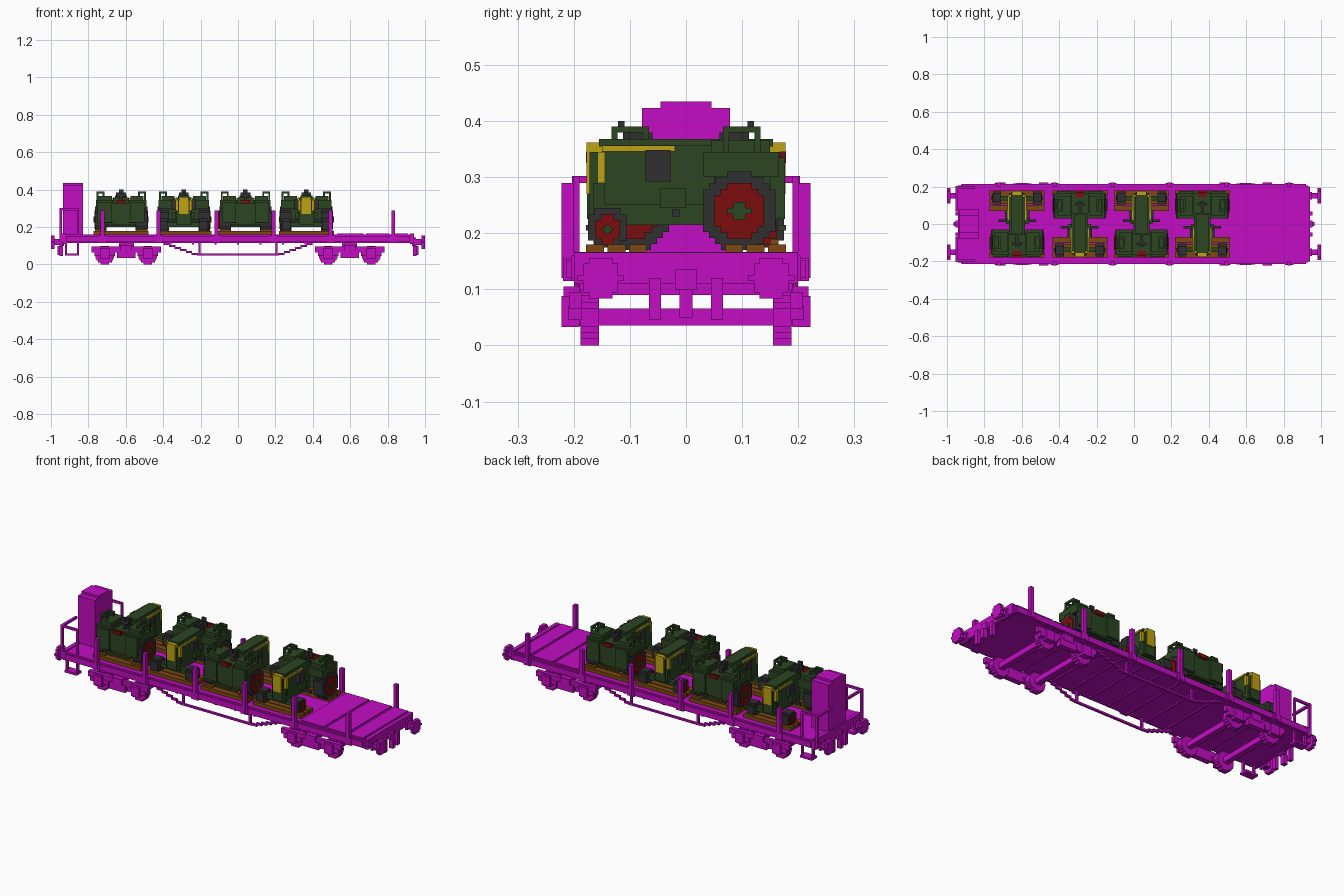
import bpy
import bmesh
import math
from mathutils import Vector

if "Cube" in bpy.data.objects:
    bpy.data.objects.remove(bpy.data.objects["Cube"], do_unlink=True)

VOXEL = .0108


def colour(name, red, green, blue):
    mat = bpy.data.materials.new(name)
    mat.use_nodes = True
    mat.diffuse_color = (red, green, blue, 1)
    mat.node_tree.nodes["Principled BSDF"].inputs["Base Color"].default_value = (red, green, blue, 1)
    return mat


magenta = colour("wagon magenta", .55, .004, .55)
green = colour("tractor green", .025, .06, .016)
dark = colour("rubber grey", .03, .03, .03)
red = colour("wheel red", .2, .004, .004)
yellow = colour("grille yellow", .52, .36, .006)
brown = colour("timber brown", .2, .065, .006)


class Builder:
    """Makes blocky parts around a centre x, optionally turned half round."""

    def __init__(self, prefix, centre=0, turn=1):
        self.prefix, self.centre, self.turn = prefix, centre, turn

    def blocks(self, name, mat, spans, mirror=""):
        bm = bmesh.new()
        for sx in ((1, -1) if "x" in mirror else (1,)):
            for sy in ((1, -1) if "y" in mirror else (1,)):
                sign = Vector((sx * self.turn, sy * self.turn, 1))
                for span in spans:
                    size = [hi - lo for lo, hi in span]
                    mid = Vector([(hi + lo) / 2 for lo, hi in span]) * sign
                    mid.x += self.centre
                    cube = bmesh.ops.create_cube(bm, size=1)["verts"]
                    bmesh.ops.scale(bm, vec=size, verts=cube)
                    bmesh.ops.translate(bm, vec=mid, verts=cube)
        mesh = bpy.data.meshes.new(self.prefix + name)
        bm.to_mesh(mesh)
        bm.free()
        mesh.materials.append(mat)
        obj = bpy.data.objects.new(self.prefix + name, mesh)
        bpy.context.collection.objects.link(obj)
        return obj

    def box(self, name, mat, x, y, z, mirror=""):
        return self.blocks(name, mat, [(x, y, z)], mirror)

    def disc(self, name, mat, x, y, z, radius, mirror="", along="x"):
        """Stepped disc: rows of blocks whose width follows a circle."""
        rows = max(3, round(2 * radius / VOXEL))
        step = 2 * radius / rows
        spans = []
        for row in range(rows):
            low = -radius + row * step
            half = math.sqrt(radius ** 2 - (low + step / 2) ** 2)
            half = max(step / 2, round(half / step) * step)
            spans.append((x, (y - half, y + half), (z + low, z + low + step)))
        return self.blocks(name, mat, spans, mirror)


# Wagon deck, sills and raised end boards
wagon = Builder("wagon_")
wagon.box("deck", magenta, x=(-.94, .93), y=(-.205, .205), z=(.115, .16))
wagon.box("side_sill", magenta, x=(-.92, .92), y=(.2, .214), z=(.12, .152), mirror="y")
wagon.box("headstock", magenta, x=(.92, .942), y=(-.2, .2), z=(.11, .166), mirror="x")
for start, end in ((.53, .67), (.685, .81), (.825, .91)):
    wagon.box("end_board", magenta, x=(start, end), y=(-.2, .2), z=(.158, .167))
for rib in range(-3, 4):
    wagon.box("floor_rib", magenta, x=(rib * .12 - .005, rib * .12 + .005), y=(-.2, .2), z=(.108, .118))

# Side stakes in their sockets
for post in (-.725, -.425, -.115, .19, .495, .83):
    wagon.box("stake", magenta, x=(post - .01, post + .01), y=(.2, .222), z=(.12, .29), mirror="y")
    wagon.box("socket", magenta, x=(post - .022, post + .022), y=(.205, .219), z=(.115, .155), mirror="y")

# Brake cabin with a stepped roof
wagon.box("cabin", magenta, x=(-.935, -.83), y=(-.078, .078), z=(.16, .423))
wagon.box("cabin_roof", magenta, x=(-.935, -.83), y=(-.045, .045), z=(.42, .435))

# End platform railing
wagon.box("rail_post", magenta, x=(-.955, -.942), y=(.19, .203), z=(.12, .3), mirror="y")
wagon.box("rail_top", magenta, x=(-.955, -.942), y=(.07, .203), z=(.29, .302), mirror="y")
wagon.box("rail_side", magenta, x=(-.95, -.85), y=(.19, .201), z=(.29, .302), mirror="y")
wagon.box("rail_side_post", magenta, x=(-.86, -.849), y=(.19, .201), z=(.16, .3), mirror="y")

# Footsteps under the cabin end
wagon.box("step_hanger", magenta, x=(-.925, -.915), y=(.185, .2), z=(.05, .12), mirror="y")
wagon.box("step_hanger", magenta, x=(-.86, -.85), y=(.185, .2), z=(.05, .12), mirror="y")
wagon.box("step", magenta, x=(-.925, -.85), y=(.165, .21), z=(.048, .06), mirror="y")

# Buffers, coupling hook and hoses at both ends
wagon.box("buffer_shaft", magenta, x=(.93, .98), y=(.137, .167), z=(.105, .135), mirror="xy")
wagon.disc("buffer_collar", magenta, x=(.94, .952), y=.152, z=.12, radius=.025, mirror="xy")
wagon.disc("buffer_plate", magenta, x=(.98, 1), y=.152, z=.12, radius=.036, mirror="xy")
wagon.box("hook", magenta, x=(.94, .965), y=(-.012, .012), z=(.05, .1), mirror="x")
wagon.box("hook_base", magenta, x=(.93, .955), y=(-.02, .02), z=(.1, .135), mirror="x")
wagon.box("hose", magenta, x=(.935, .955), y=(.045, .066), z=(.045, .12), mirror="xy")

# Truss rods below the middle, with stepped slopes
wagon.box("truss_bar", magenta, x=(-.22, .22), y=(.18, .192), z=(.048, .058), mirror="y")
wagon.box("truss_strut", magenta, x=(.2, .212), y=(.18, .192), z=(.05, .12), mirror="xy")
slope = []
for i in range(6):
    left = .215 + i * .03
    base = .05 + i * VOXEL
    slope.append(((left, left + .034), (.18, .192), (base, base + VOXEL)))
wagon.blocks("truss_slope", magenta, slope, mirror="xy")

# Two bogies
for label, middle in (("left_", .597), ("right_", -.597)):
    bogie = Builder(label + "bogie_", middle)
    bogie.disc("wheel", magenta, x=(-.05, .05), y=0, z=.05, radius=.05).hide_render = True
    bpy.data.objects.remove(bpy.data.objects[label + "bogie_wheel"])
    wheel = []
    for row in range(9):
        low = row * .1 / 9
        half = math.sqrt(.05 ** 2 - (low + .1 / 18 - .05) ** 2)
        for axle in (-.115, .115):
            wheel.append(((axle - half, axle + half), (.155, .188), (low, low + .1 / 9)))
    bogie.blocks("wheels", magenta, wheel, mirror="y")
    bogie.box("axle", magenta, x=(.1, .13), y=(-.16, .16), z=(.036, .066), mirror="x")
    bogie.box("side_frame", magenta, x=(-.185, .185), y=(.186, .208), z=(.065, .095), mirror="y")
    bogie.box("frame_foot", magenta, x=(.06, .17), y=(.186, .21), z=(.045, .07), mirror="xy")
    bogie.box("axle_box", magenta, x=(.09, .14), y=(.19, .222), z=(.033, .088), mirror="xy")
    bogie.box("spring", magenta, x=(-.05, .05), y=(.186, .216), z=(.035, .075), mirror="y")
    bogie.box("spring_cap", magenta, x=(-.03, .03), y=(.186, .218), z=(.07, .105), mirror="y")
    bogie.box("bolster", magenta, x=(-.04, .04), y=(-.19, .19), z=(.09, .118))

# Four tractors on timber, alternating direction
for number, (middle, turn) in enumerate(((-.625, -1), (-.29, 1), (.04, -1), (.365, 1)), 1):
    t = Builder(f"tractor_{number}_", middle, turn)

    # Timber skids and wheel chocks
    for plank in range(3):
        inner = .07 + plank * .038
        t.box("timber", brown, x=(-.147, .147), y=(inner, inner + .032), z=(.158, .18), mirror="y")
    t.box("chock", brown, x=(.08, .14), y=(.15, .165), z=(.178, .19), mirror="x")

    # Rear wheels
    t.disc("rear_tyre", dark, x=(.078, .14), y=.095, z=.24, radius=.07, mirror="x")
    t.disc("rear_rim", red, x=(.138, .143), y=.095, z=.24, radius=.05, mirror="x")
    t.disc("rear_hub", green, x=(.14, .147), y=.095, z=.24, radius=.016, mirror="x")

    # Front wheels and axle
    t.disc("front_tyre", dark, x=(.085, .13), y=-.14, z=.21, radius=.035, mirror="x")
    t.disc("front_rim", red, x=(.128, .133), y=-.14, z=.207, radius=.027, mirror="x")
    t.disc("front_hub", green, x=(.13, .137), y=-.14, z=.207, radius=.008, mirror="x")
    t.box("front_axle", green, x=(-.09, .09), y=(-.15, -.125), z=(.2, .225))

    # Body and hood with a stepped nose
    t.box("chassis", green, x=(-.04, .04), y=(-.165, .16), z=(.215, .29))
    t.box("hood", green, x=(-.043, .043), y=(-.145, .06), z=(.25, .357))
    t.box("hood_top", green, x=(-.032, .032), y=(-.155, .05), z=(.355, .368))
    t.box("nose", green, x=(-.03, .03), y=(-.172, -.14), z=(.22, .345))
    t.box("rear_axle", green, x=(-.08, .08), y=(.05, .165), z=(.222, .33))
    t.box("tow_bar", green, x=(-.08, .08), y=(.165, .178), z=(.205, .215))
    t.box("side_tank", green, x=(.04, .06), y=(-.045, 0), z=(.245, .28), mirror="x")

    # Yellow grille and trim
    t.box("grille", yellow, x=(-.045, .045), y=(-.158, -.145), z=(.29, .345))
    t.box("grille_middle", yellow, x=(-.026, .026), y=(-.177, -.15), z=(.27, .362))
    t.box("trim", yellow, x=(.04, .05), y=(-.15, -.02), z=(.346, .356), mirror="x")

    # Exhaust and air cleaner on the hood sides
    t.disc("engine_side", dark, x=(.04, .065), y=-.05, z=.32, radius=.028, mirror="x")
    t.box("footrest", dark, x=(.04, .1), y=(-.025, -.012), z=(.23, .242), mirror="x")

    # Fenders with open guard frames
    t.box("fender", green, x=(.045, .135), y=(.03, .165), z=(.3, .345), mirror="x")
    t.box("fender_crown", green, x=(.05, .12), y=(.045, .15), z=(.34, .366), mirror="x")
    t.box("fender_back", green, x=(.05, .125), y=(.15, .176), z=(.225, .335), mirror="x")
    for y in (.066, .122):
        t.box("guard_post", green, x=(.09, .1), y=(y, y + VOXEL), z=(.36, .39), mirror="x")
        t.box("guard_post", green, x=(.122, .132), y=(y, y + VOXEL), z=(.34, .39), mirror="x")
        t.box("guard_bar", green, x=(.09, .132), y=(y, y + VOXEL), z=(.38, .39), mirror="x")
    for x in (.09, .122):
        t.box("guard_rail", green, x=(x, x + .01), y=(.066, .133), z=(.38, .39), mirror="x")

    # Driver's seat and steering wheel
    t.box("seat", red, x=(-.024, .024), y=(.145, .178), z=(.325, .337))
    t.box("seat_back", red, x=(-.024, .024), y=(.168, .178), z=(.325, .346))
    t.box("steering_column", dark, x=(-.008, .008), y=(.06, .11), z=(.33, .38))
    t.box("steering_wheel", dark, x=(-.026, .026), y=(.1, .112), z=(.362, .385))
    t.box("steering_wheel_top", dark, x=(-.012, .012), y=(.11, .121), z=(.38, .4))
